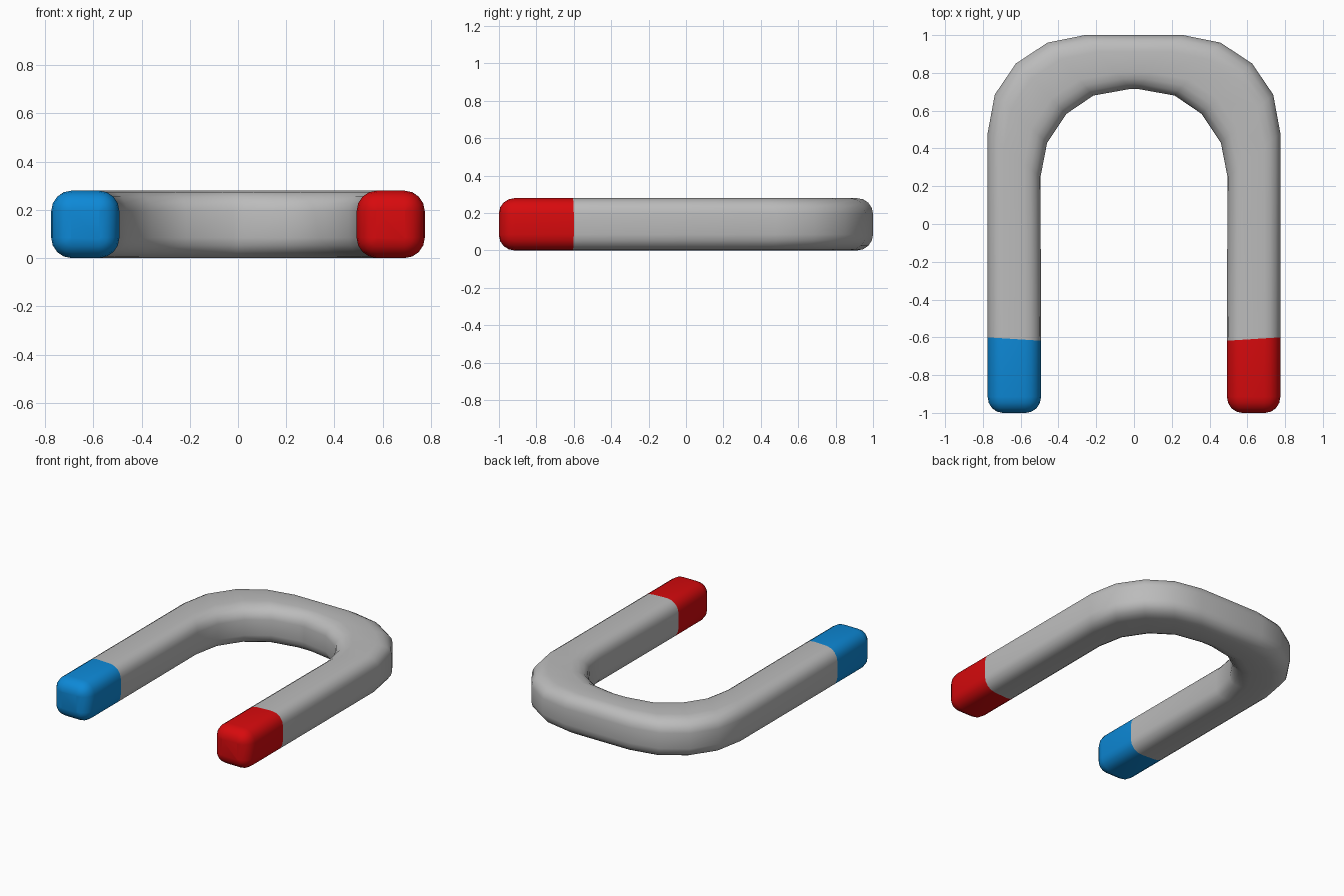
import bpy, bmesh, math

if "Cube" in bpy.data.objects:
    bpy.data.objects.remove(bpy.data.objects["Cube"])

HEIGHT, ROUND, STEPS = 0.28, 0.085, 4


def material(name, color):
    mat = bpy.data.materials.new(name)
    mat.use_nodes = True
    mat.diffuse_color = (*color, 1)
    mat.node_tree.nodes["Principled BSDF"].inputs["Base Color"].default_value = (*color, 1)
    return mat


def section(outer, inner, inset=0.0):
    """Rounded square spanning the outer and inner edge of the bar."""
    r, half = ROUND - inset, HEIGHT / 2 - inset
    core, points = half - r, []
    for corner in range(4):
        for step in range(STEPS + 1):
            a = math.radians(90) * (corner + step / STEPS)
            sx = 1 if corner in (0, 3) else -1
            sz = 1 if corner < 2 else -1
            t = 0.5 - (sx * core + r * math.cos(a)) / HEIGHT
            z = HEIGHT / 2 + sz * core + r * math.sin(a)
            points.append((outer[0] + (inner[0] - outer[0]) * t,
                           outer[1] + (inner[1] - outer[1]) * t, z))
    return points


# Rounded tip of one leg, from the end face up to the straight part
rings = []
for step in range(STEPS + 1):
    a = math.radians(90) * step / STEPS
    inset = (ROUND - 0.005) * (1 - math.sin(a))
    y = -1 + ROUND * (1 - math.cos(a))
    rings.append(section((0.775, y), (0.492, y), inset))
tip_rings = len(rings)

# Straight leg and bend, as outer and inner edge pairs
path = [((0.775, -0.6), (0.492, -0.618)), ((0.775, 0.48), (0.495, 0.25)),
        ((0.737, 0.685), (0.46, 0.43)), ((0.625, 0.85), (0.358, 0.583)),
        ((0.458, 0.96), (0.215, 0.68)), ((0.26, 1.0), (0.02, 0.715)),
        ((0, 1.0), (0, 0.716))]
rings += [section(outer, inner) for outer, inner in path]

# Second half mirrors the first
rings += [[(-x, y, z) for x, y, z in ring] for ring in reversed(rings[:-1])]

# Skin the rings; the tip at each end gets its own colour
bm = bmesh.new()
loops = [[bm.verts.new(p) for p in ring] for ring in rings]
last = len(loops) - 1
count = len(loops[0])
for i in range(last):
    for j in range(count):
        k = (j + 1) % count
        face = bm.faces.new((loops[i][j], loops[i][k], loops[i + 1][k], loops[i + 1][j]))
        face.material_index = 1 if i < tip_rings else 2 if i >= last - tip_rings else 0
bm.faces.new(loops[0]).material_index = 1
bm.faces.new(loops[-1]).material_index = 2
bmesh.ops.recalc_face_normals(bm, faces=bm.faces)

mesh = bpy.data.meshes.new("horseshoe_magnet")
bm.to_mesh(mesh)
bm.free()
mesh.materials.append(material("steel grey", (0.5, 0.5, 0.5)))
mesh.materials.append(material("tip red", (0.68, 0.003, 0.004)))
mesh.materials.append(material("tip blue", (0.004, 0.25, 0.68)))

magnet = bpy.data.objects.new("horseshoe_magnet", mesh)
bpy.context.collection.objects.link(magnet)
bpy.ops.object.select_all(action="DESELECT")
magnet.select_set(True)
bpy.context.view_layer.objects.active = magnet
bpy.ops.object.shade_smooth_by_angle(angle=math.radians(40))
